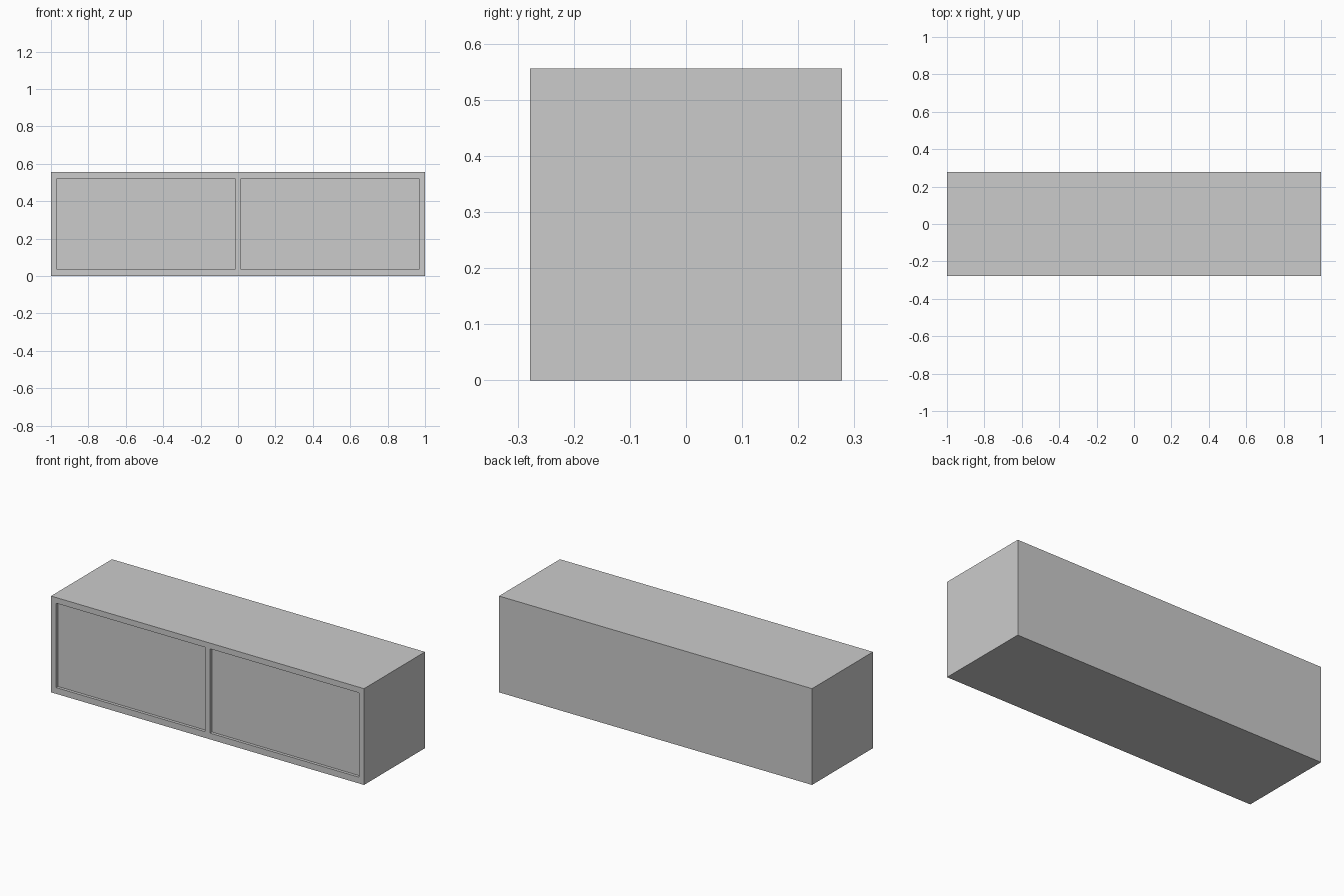
import bpy

if "Cube" in bpy.data.objects:
    bpy.data.objects.remove(bpy.data.objects["Cube"])

W, D, H = 2.0, 0.556, 0.556
RECESS = 0.017  # depth of the front panels


def box(name, lo, hi):
    size = [b - a for a, b in zip(lo, hi)]
    mid = [(a + b) / 2 for a, b in zip(lo, hi)]
    bpy.ops.mesh.primitive_cube_add(size=1, location=mid)
    ob = bpy.context.object
    ob.name = name
    ob.scale = size
    bpy.ops.object.transform_apply(location=True, rotation=False, scale=True)
    return ob


# Solid cabinet body
cabinet = box("cabinet_body", (-W / 2, -D / 2, 0), (W / 2, D / 2, H))

# Two shallow recessed panels in the front, leaving a frame and centre post
for side, x0, x1 in (("left", -0.967, -0.017), ("right", 0.017, 0.967)):
    cutter = box(side + "_panel_cutter",
                 (x0, -D / 2 - 0.1, 0.036), (x1, -D / 2 + RECESS, 0.523))
    cutter.hide_render = True
    cutter.hide_set(True)
    mod = cabinet.modifiers.new(side + "_panel_recess", 'BOOLEAN')
    mod.operation = 'DIFFERENCE'
    mod.solver = 'EXACT'
    mod.object = cutter
